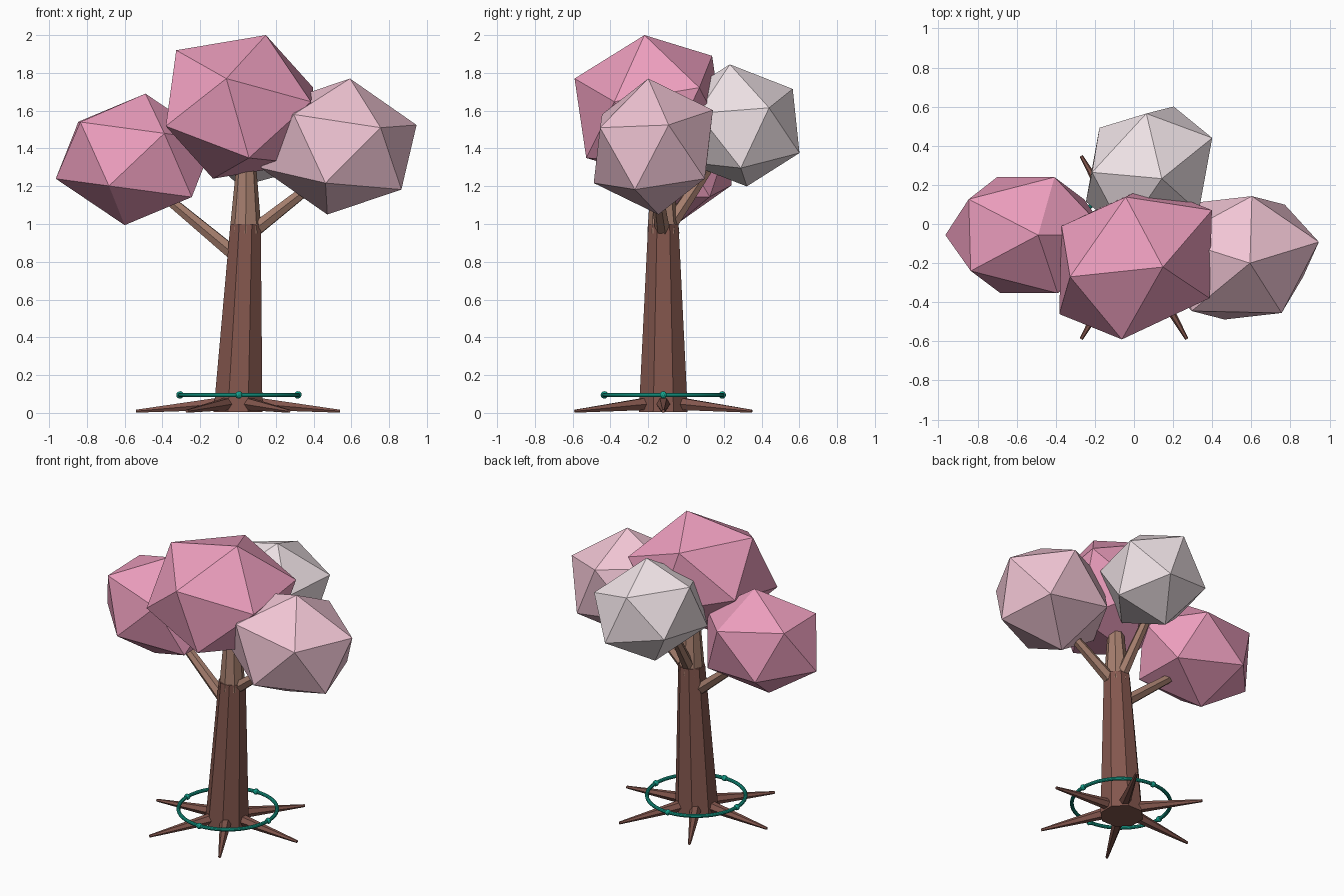
import bpy, bmesh, math
from mathutils import Vector, Matrix

if "Cube" in bpy.data.objects:
    bpy.data.objects.remove(bpy.data.objects["Cube"])


def material(name, rgb):
    m = bpy.data.materials.new(name)
    m.diffuse_color = (*rgb, 1)
    m.use_nodes = True
    m.node_tree.nodes["Principled BSDF"].inputs["Base Color"].default_value = m.diffuse_color
    return m


BARK = material("bark", (0.23, 0.095, 0.075))
LIGHT_BARK = material("light_bark", (0.38, 0.21, 0.155))
PINK = material("pink_blossom", (0.84, 0.34, 0.51))
PALE = material("pale_blossom", (0.88, 0.56, 0.66))
WHITE = material("white_blossom", (0.86, 0.76, 0.79))
TEAL = material("teal", (0.008, 0.38, 0.28))


def finish(name, bm, mat):
    bmesh.ops.recalc_face_normals(bm, faces=bm.faces)
    me = bpy.data.meshes.new(name)
    bm.to_mesh(me)
    bm.free()
    me.materials.append(mat)
    ob = bpy.data.objects.new(name, me)
    bpy.context.collection.objects.link(ob)
    return ob


def limb(name, a, b, ra, rb, sides, mat, level=False, turn=0.0):
    """Tapered prism from a to b; level keeps both end rings horizontal."""
    a, b = Vector(a), Vector(b)
    rot = Matrix() if level else (b - a).to_track_quat('Z', 'Y').to_matrix().to_4x4()
    bm = bmesh.new()
    rings = []
    for p, r in ((a, ra), (b, rb)):
        ring = []
        for i in range(sides):
            t = turn + 2 * math.pi * i / sides
            ring.append(bm.verts.new(p + rot @ Vector((r * math.cos(t), r * math.sin(t), 0))))
        bm.faces.new(ring)
        rings.append(ring)
    for i in range(sides):
        j = (i + 1) % sides
        bm.faces.new((rings[0][i], rings[0][j], rings[1][j], rings[1][i]))
    return finish(name, bm, mat)


def blossom(name, centre, face, mat):
    """Icosahedron squashed and turned so one face has the given corners."""
    bm = bmesh.new()
    bmesh.ops.create_icosphere(bm, subdivisions=1, radius=1)
    bm.faces.ensure_lookup_table()
    src = Matrix([v.co for v in bm.faces[0].verts]).transposed()
    dst = Matrix([Vector(v) for v in face]).transposed()
    m = Matrix.Translation(centre) @ (dst @ src.inverted()).to_4x4()
    bmesh.ops.transform(bm, matrix=m, verts=bm.verts)
    return finish(name, bm, mat)


CY = -0.12  # trunk axis y

# trunk and its upper stem
limb("trunk", (0.0, CY, 0.004), (0.04, CY, 1.0), 0.14, 0.087, 8, BARK, True, math.pi / 8)
limb("upper_stem", (0.04, CY, 0.95), (0.045, CY - 0.01, 1.45), 0.085, 0.04, 8, LIGHT_BARK, True)

# branches
limb("branch_left", (0.03, CY, 0.80), (-0.50, -0.06, 1.24), 0.042, 0.025, 6, LIGHT_BARK)
limb("branch_right", (0.04, CY, 0.93), (0.50, -0.17, 1.29), 0.042, 0.025, 6, LIGHT_BARK)
limb("branch_back", (0.04, CY, 0.94), (0.00, 0.20, 1.42), 0.042, 0.025, 6, LIGHT_BARK)

# six spreading roots
for i in range(6):
    t = i * math.pi / 3
    c, s = math.cos(t), math.sin(t)
    limb(f"root_{i + 1}", (0.08 * c, CY + 0.08 * s, 0.05), (0.54 * c, CY + 0.54 * s, 0.009),
         0.039, 0.009, 6, BARK)

# blossom clusters: centre plus three corners of one face
blossom("blossom_top", (0.008, -0.195, 1.62),
        ((0.14, -0.025, 0.38), (-0.335, -0.075, 0.30), (-0.07, -0.395, 0.15)), PINK)
blossom("blossom_left", (-0.545, -0.057, 1.342),
        ((0.055, 0, 0.348), (-0.29, -0.183, 0.198), (0.155, -0.297, 0.138)), PINK)
blossom("blossom_right", (0.533, -0.173, 1.41),
        ((0.06, -0.027, 0.36), (0.222, -0.282, 0.10), (-0.238, -0.272, 0.17)), PALE)
blossom("blossom_back", (0.077, 0.277, 1.522),
        ((0.065, -0.045, 0.323), (-0.014, 0.288, 0.193), (0.323, 0.163, 0.093)), WHITE)

# teal ring with four beads
RX, RZ, RR = 0.005, 0.095, 0.312
bpy.ops.mesh.primitive_torus_add(location=(RX, CY, RZ), major_radius=RR, minor_radius=0.012,
                                 major_segments=48, minor_segments=10)
ring = bpy.context.object
ring.name = "ring"
ring.data.materials.append(TEAL)
bpy.ops.object.shade_smooth_by_angle()
for i in range(4):
    t = i * math.pi / 2
    bm = bmesh.new()
    bmesh.ops.create_icosphere(bm, subdivisions=2, radius=0.02)
    bmesh.ops.translate(bm, verts=bm.verts,
                        vec=(RX + RR * math.cos(t), CY + RR * math.sin(t), RZ))
    finish(f"ring_bead_{i + 1}", bm, TEAL)
